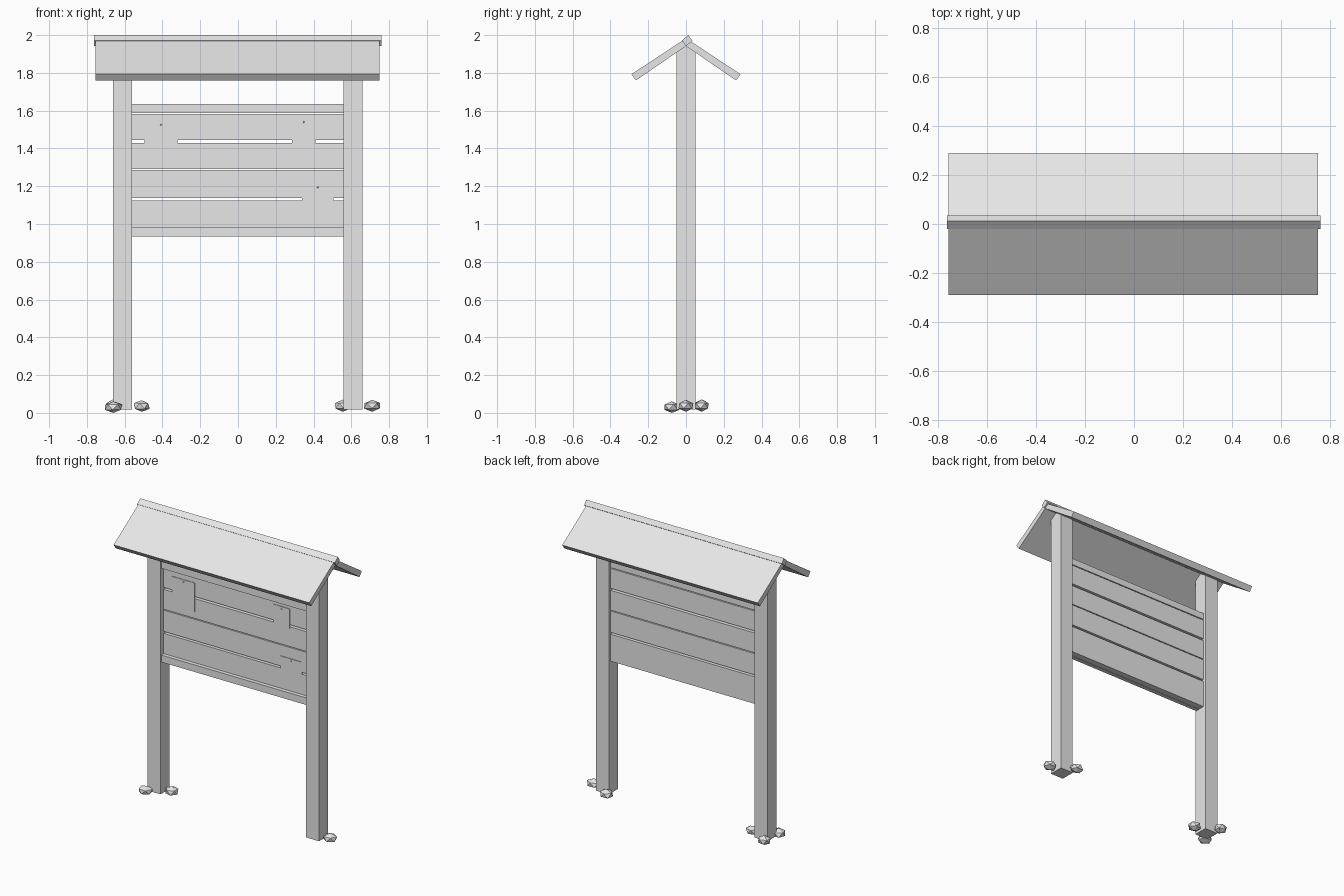
import bpy, bmesh, math, random
from mathutils import Vector

if "Cube" in bpy.data.objects:
    bpy.data.objects.remove(bpy.data.objects["Cube"])

random.seed(4)
grey = bpy.data.materials.new("plain grey")
grey.diffuse_color = (0.8, 0.8, 0.8, 1)
grey.use_nodes = True
grey.node_tree.nodes["Principled BSDF"].inputs["Base Color"].default_value = grey.diffuse_color


def finish(bm, name):
    bmesh.ops.recalc_face_normals(bm, faces=bm.faces)
    mesh = bpy.data.meshes.new(name)
    bm.to_mesh(mesh)
    bm.free()
    mesh.materials.append(grey)
    obj = bpy.data.objects.new(name, mesh)
    bpy.context.collection.objects.link(obj)
    return obj


def extrude_x(name, profile, x0, x1):
    """Prism along x from a (y, z) profile."""
    bm = bmesh.new()
    face = bm.faces.new([bm.verts.new((x0, y, z)) for y, z in profile])
    new = bmesh.ops.extrude_face_region(bm, geom=[face])["geom"]
    verts = [v for v in new if isinstance(v, bmesh.types.BMVert)]
    bmesh.ops.translate(bm, vec=(x1 - x0, 0, 0), verts=verts)
    return finish(bm, name)


def box(name, x0, x1, y0, y1, z0, z1):
    return extrude_x(name, [(y0, z0), (y1, z0), (y1, z1), (y0, z1)], x0, x1)


# Posts with gabled tops tucked under the roof
post_profile = [(-0.05, 0.018), (0.05, 0.018), (0.05, 1.912),
                (0, 1.945), (-0.05, 1.912)]
for side, x in (("left", -0.611), ("right", 0.609)):
    extrude_x(side + "_post", post_profile, x - 0.05, x + 0.05)

# Roof slabs and the turned ridge beam
for side, s in (("front", -1), ("back", 1)):
    extrude_x(side + "_roof", [(0, 1.942), (s * 0.265, 1.76),
                               (s * 0.289, 1.793), (0, 1.983)], -0.755, 0.75)
extrude_x("ridge_beam", [(-0.021, 1.972), (0.012, 2.0),
                         (0.034, 1.97), (0.0, 1.942)], -0.762, 0.76)

# Horizontal boards with narrow open gaps
edges = [(0.937, 1.125), (1.138, 1.286), (1.292, 1.43), (1.444, 1.582), (1.588, 1.633)]
for i, (z0, z1) in enumerate(edges):
    box("board_%d" % (i + 1), -0.565, 0.565, -0.015, 0.03, z0, z1)

# Front rails along the top and bottom of the boards
box("top_rail", -0.562, 0.562, -0.042, -0.013, 1.587, 1.636)
box("bottom_rail", -0.562, 0.562, -0.042, -0.013, 0.935, 0.984)

# Paper notices, each held by a pin
for i, (x0, x1, z0, z1) in enumerate([(-0.495, -0.32, 1.34, 1.54),
                                      (0.285, 0.41, 1.42, 1.555),
                                      (0.34, 0.505, 1.05, 1.21)]):
    box("notice_%d" % (i + 1), x0, x1, -0.019, -0.0145, z0, z1)
    bm = bmesh.new()
    bmesh.ops.create_icosphere(bm, subdivisions=1, radius=0.005)
    bmesh.ops.translate(bm, vec=((x0 + x1) / 2, -0.02, z1 - 0.015), verts=bm.verts)
    finish(bm, "pin_%d" % (i + 1))

# Flattened stones around the feet of the posts
stones = [(-0.66, -0.075, 0.052), (-0.51, 0.0, 0.046), (-0.66, 0.083, 0.046),
          (0.71, 0.0, 0.05), (0.555, 0.083, 0.048)]
for i, (x, y, r) in enumerate(stones):
    bm = bmesh.new()
    bmesh.ops.create_icosphere(bm, subdivisions=1, radius=1)
    turn = random.uniform(0, math.tau)
    for v in bm.verts:
        c, s = math.cos(turn), math.sin(turn)
        p = Vector((v.co.x * c - v.co.y * s, v.co.x * s + v.co.y * c, v.co.z))
        p *= random.uniform(0.93, 1.05)
        v.co = (x + p.x * r, y + p.y * r * 0.92, max(0.0, 0.037 + p.z * 0.032))
    low = min(v.co.z for v in bm.verts)
    bmesh.ops.translate(bm, vec=(0, 0, (0.0 if i == 0 else 0.006) - low), verts=bm.verts)
    finish(bm, "stone_%d" % (i + 1))
